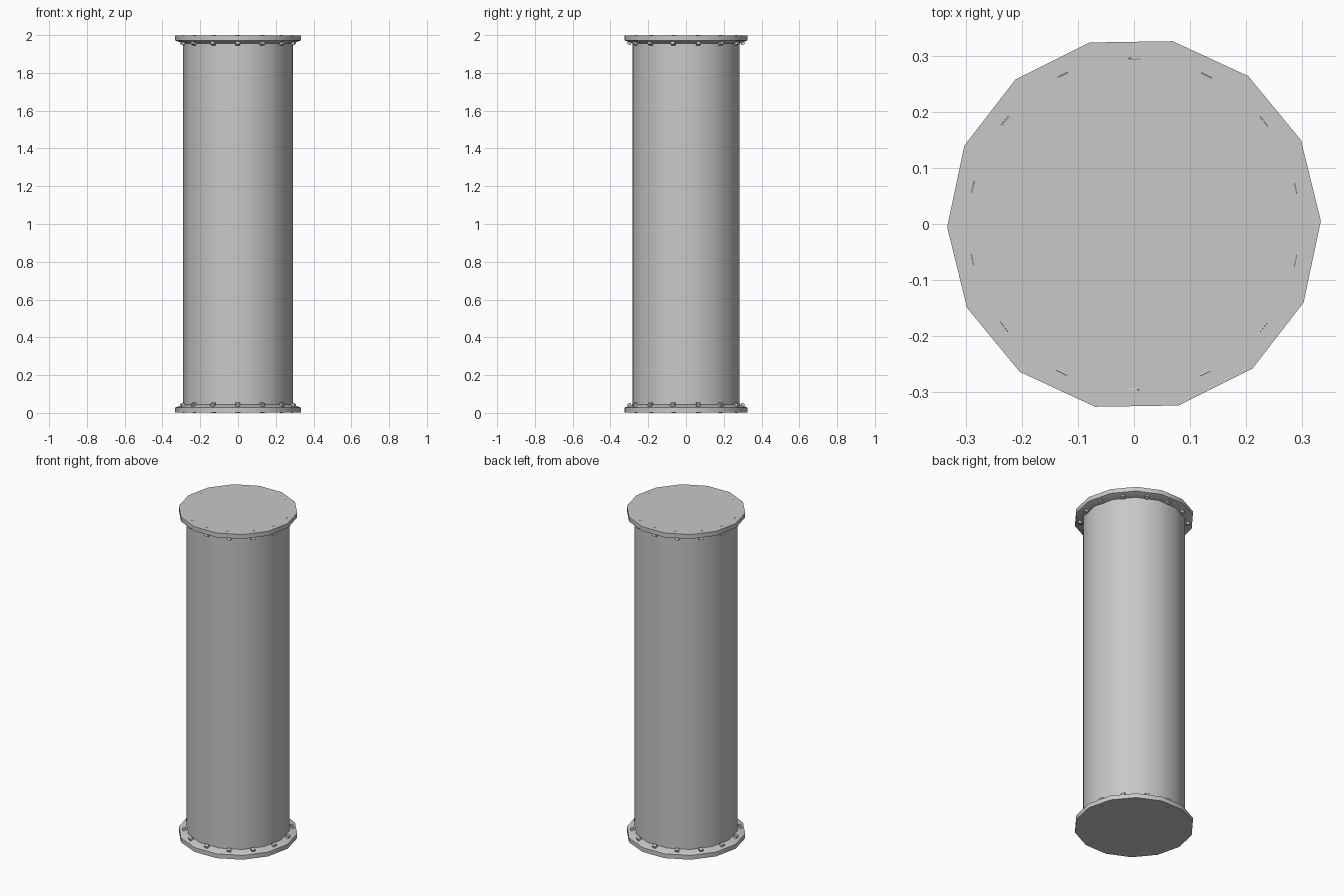
import bpy
import bmesh
from math import radians, sin, cos, pi
from mathutils import Matrix, Vector

cube = bpy.data.objects.get("Cube")
if cube:
    bpy.data.objects.remove(cube, do_unlink=True)

SIDES = 14
PHASE = radians(0.9)
HEIGHT = 2.0

steel = bpy.data.materials.new("grey_steel")
steel.use_nodes = True
grey = (0.58, 0.58, 0.58, 1)
steel.diffuse_color = grey
steel.node_tree.nodes["Principled BSDF"].inputs["Base Color"].default_value = grey


def finish(name, bm, smooth):
    bmesh.ops.recalc_face_normals(bm, faces=bm.faces)
    mesh = bpy.data.meshes.new(name)
    bm.to_mesh(mesh)
    bm.free()
    mesh.materials.append(steel)
    obj = bpy.data.objects.new(name, mesh)
    bpy.context.collection.objects.link(obj)
    if smooth:
        bpy.ops.object.select_all(action='DESELECT')
        obj.select_set(True)
        bpy.context.view_layer.objects.active = obj
        bpy.ops.object.shade_smooth_by_angle(angle=radians(30))
    return obj


def lathe(name, profile, smooth=True):
    """Revolve (radius, height) points and cap both ends."""
    bm = bmesh.new()
    rings = []
    for r, z in profile:
        angles = [PHASE + 2 * pi * i / SIDES for i in range(SIDES)]
        rings.append([bm.verts.new((r * cos(a), r * sin(a), z)) for a in angles])
    for low, high in zip(rings, rings[1:]):
        for i in range(SIDES):
            j = (i + 1) % SIDES
            bm.faces.new((low[i], low[j], high[j], high[i]))
    bm.faces.new(rings[0])
    bm.faces.new(rings[-1])
    return finish(name, bm, smooth)


def bolt_ring(name, flip):
    """Square bolts standing square to the sloped flange face."""
    bm = bmesh.new()
    tilt = radians(20)
    depth, width, length = 0.02, 0.022, 0.05
    for i in range(SIDES):
        # local box hangs from its lower outer edge
        box = (Matrix.Rotation(radians(89.7) + 2 * pi * i / SIDES, 4, 'Z')
               @ Matrix.Translation((0.295, 0, 0))
               @ Matrix.Rotation(tilt, 4, 'Y')
               @ Matrix.Translation((-depth / 2, 0, length / 2))
               @ Matrix.Diagonal(Vector((depth, width, length, 1))))
        bmesh.ops.create_cube(bm, size=1, matrix=box)
    if flip:
        for v in bm.verts:
            v.co.z = HEIGHT - v.co.z
    return finish(name, bm, False)


# Main pipe
lathe("pipe_body", [(0.29, 0.02), (0.29, HEIGHT - 0.02)])

# End flanges with a shallow slope towards the pipe
flange = [(0.333, 0.001), (0.333, 0.028), (0.288, 0.045)]
lathe("bottom_flange", flange)
lathe("top_flange", [(r, HEIGHT - z) for r, z in flange])

# Bolts through both flanges
bolt_ring("bottom_bolts", False)
bolt_ring("top_bolts", True)
